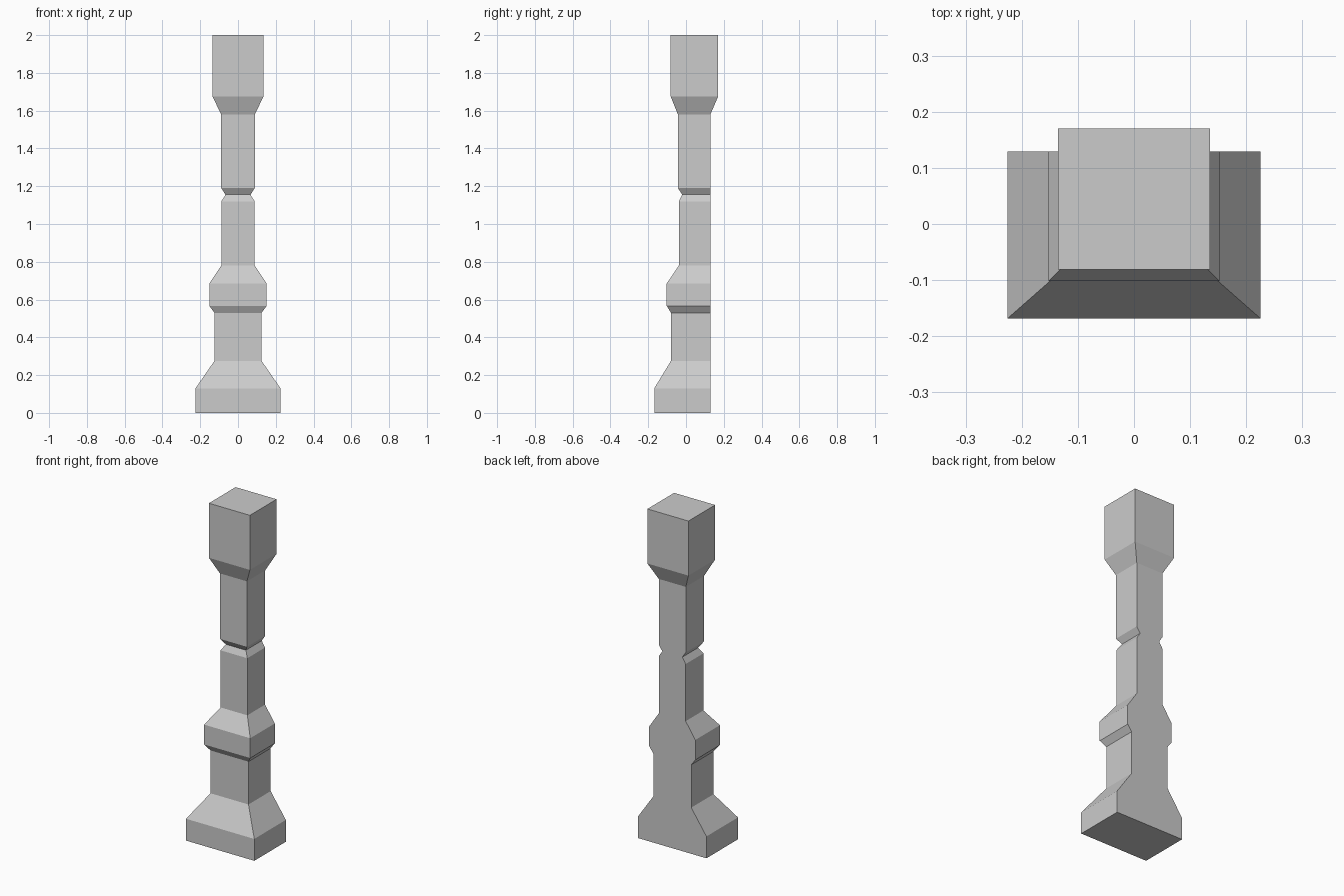
import bpy, bmesh

if "Cube" in bpy.data.objects:
    bpy.data.objects.remove(bpy.data.objects["Cube"])

# Pillar profile, bottom to top: height, half width, front y, back y
PROFILE = [
    (0.00, 0.225, -0.168, 0.129),   # plinth
    (0.13, 0.225, -0.168, 0.129),
    (0.275, 0.125, -0.080, 0.129),  # lower shaft
    (0.53, 0.125, -0.080, 0.129),
    (0.567, 0.152, -0.102, 0.129),  # collar
    (0.685, 0.152, -0.102, 0.129),
    (0.78, 0.088, -0.038, 0.129),   # middle shaft
    (1.12, 0.088, -0.038, 0.129),
    (1.155, 0.066, -0.020, 0.129),  # groove
    (1.19, 0.089, -0.043, 0.129),   # upper shaft
    (1.58, 0.089, -0.043, 0.129),
    (1.675, 0.135, -0.081, 0.170),  # capital block
    (2.00, 0.135, -0.081, 0.170),
]


def loft_rectangles(name, profile):
    bm = bmesh.new()
    rings = [[bm.verts.new(p) for p in
              ((-w, f, z), (w, f, z), (w, b, z), (-w, b, z))]
             for z, w, f, b in profile]
    for lo, hi in zip(rings, rings[1:]):
        for i in range(4):
            j = (i + 1) % 4
            bm.faces.new((lo[i], lo[j], hi[j], hi[i]))
    # Close both ends
    bm.faces.new(rings[0][::-1])
    bm.faces.new(rings[-1])
    bmesh.ops.recalc_face_normals(bm, faces=bm.faces)
    mesh = bpy.data.meshes.new(name)
    bm.to_mesh(mesh)
    bm.free()
    obj = bpy.data.objects.new(name, mesh)
    bpy.context.collection.objects.link(obj)
    return obj


# Wall pillar with a flat back and an overhanging capital
loft_rectangles("wall_pillar", PROFILE)
